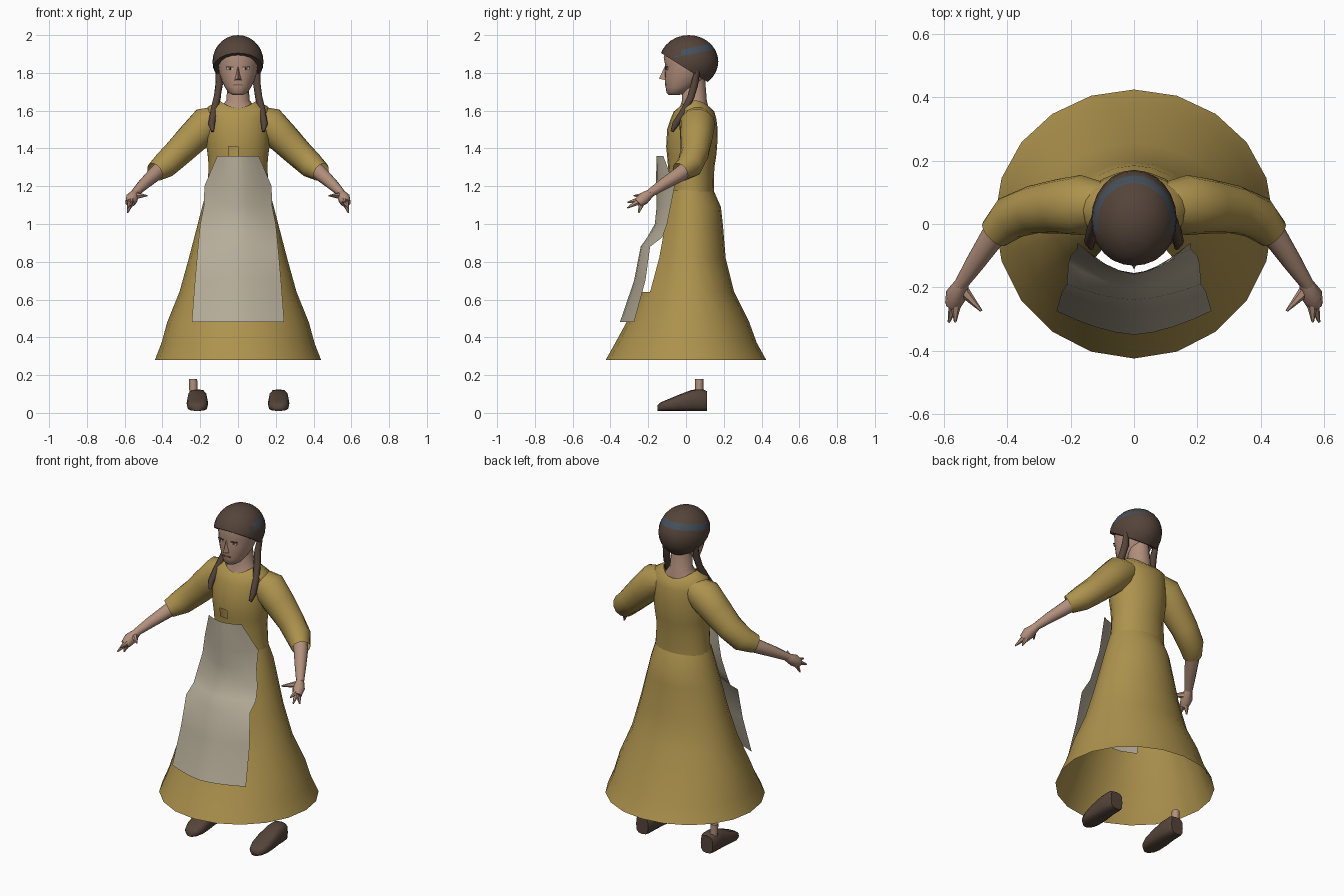
import bpy, bmesh, math
from mathutils import Vector

cube = bpy.data.objects.get("Cube")
if cube:
    bpy.data.objects.remove(cube, do_unlink=True)


def material(name, rgb):
    m = bpy.data.materials.new(name)
    m.use_nodes = True
    m.diffuse_color = (*rgb, 1)
    m.node_tree.nodes["Principled BSDF"].inputs["Base Color"].default_value = (*rgb, 1)
    return m


MUSTARD = material("mustard cloth", (0.42, 0.29, 0.075))
LINEN = material("apron linen", (0.47, 0.42, 0.32))
SKIN = material("skin", (0.45, 0.28, 0.205))
BROWN = material("dark brown", (0.09, 0.058, 0.042))
BLUE = material("blue grey ribbon", (0.06, 0.08, 0.105))
LIPS = material("lips", (0.25, 0.12, 0.09))
EYE = material("eye white", (0.5, 0.45, 0.38))


def finish(name, bm, mats, angle=50, normals=True):
    if normals:
        bmesh.ops.recalc_face_normals(bm, faces=bm.faces)
    mesh = bpy.data.meshes.new(name)
    bm.to_mesh(mesh)
    bm.free()
    for m in mats:
        mesh.materials.append(m)
    ob = bpy.data.objects.new(name, mesh)
    bpy.context.collection.objects.link(ob)
    bpy.ops.object.select_all(action='DESELECT')
    ob.select_set(True)
    bpy.context.view_layer.objects.active = ob
    bpy.ops.object.shade_smooth_by_angle(angle=math.radians(angle))
    return ob


def bridge(rings, closed=True, caps=False):
    """Join successive rows of points with quads."""
    bm = bmesh.new()
    rows = [[bm.verts.new(p) for p in ring] for ring in rings]
    n = len(rows[0])
    for a, b in zip(rows, rows[1:]):
        for i in range(n if closed else n - 1):
            j = (i + 1) % n
            bm.faces.new((a[i], a[j], b[j], b[i]))
    if caps:
        bm.faces.new(rows[0])
        bm.faces.new(rows[-1])
    return bm


def body_ring(z, rx, front, back, n=20, rise=0.0, mid=None):
    """Horizontal ring with separate front and back depth; rise lifts its sides."""
    cy = (front + back) / 2 if mid is None else mid
    pts = []
    for i in range(n):
        a = math.tau * i / n
        c, s = math.cos(a), math.sin(a)
        pts.append(Vector((rx * c, cy + s * (back - cy if s > 0 else cy - front), z + rise * c * c)))
    return pts


def tube(name, pts, mat, n=10, side=1, caps=True):
    """Round tube through (x, y, z, radius) points."""
    rings = []
    centres = [Vector((p[0] * side, p[1], p[2])) for p in pts]
    for i, c in enumerate(centres):
        d = centres[min(i + 1, len(pts) - 1)] - centres[max(i - 1, 0)]
        q = d.to_track_quat('Z', 'Y')
        rings.append([c + q @ Vector((math.cos(math.tau * k / n), math.sin(math.tau * k / n), 0)) * pts[i][3]
                      for k in range(n)])
    return finish(name, bridge(rings, caps=caps), [mat])


def drop(bm, rule):
    bad = [f for f in bm.faces if rule(f.calc_center_median())]
    bmesh.ops.delete(bm, geom=bad, context='FACES')


# Skirt, open at the hem and cut away behind the apron
skirt = [(1.18, .165, -.10, .145), (1.09, .19, -.12, .185), (1.0, .213, -.14, .195), (.82, .26, -.18, .21),
         (.64, .31, -.24, .255), (.48, .375, -.315, .335), (.37, .405, -.375, .375), (.28, .44, -.425, .425)]
bm = bridge([body_ring(*r, mid=.02) for r in skirt])
drop(bm, lambda c: c.z > .64 and c.y < 0 and abs(c.x) < (.02 - c.y) * .75)
finish("skirt", bm, [MUSTARD])

# Bodice with scooped neckline and a small gap above the apron
bodice = [(1.17, .165, -.09, .147), (1.3, .155, -.095, .15), (1.36, .16, -.10, .16), (1.41, .167, -.105, .165),
          (1.5, .17, -.10, .168), (1.56, .17, -.08, .16)]
rings = [body_ring(*r) for r in bodice]
rings.append(body_ring(1.595, .16, -.065, .15, rise=.025))
rings.append(body_ring(1.615, .10, -.04, .13, rise=.04))
bm = bridge(rings)
drop(bm, lambda c: 1.36 < c.z < 1.41 and c.y < 0 and -.05 < c.x < 0)
finish("bodice", bm, [MUSTARD])

# Apron: curved sheet, rows of height, half width, centre depth, edge depth
apron = [(1.36, .11, -.155, -.12), (1.2, .178, -.16, -.06), (1.1, .18, -.155, -.08), (1.0, .2, -.165, -.10),
         (.93, .207, -.205, -.125), (.88, .212, -.24, -.19), (.7, .228, -.275, -.215), (.48, .245, -.35, -.275)]
rows = []
for z, w, yc, ye in apron:
    ts = [k / 4 for k in range(-4, 5)]
    rows.append([(w * t, yc + (ye - yc) * abs(t) ** 1.6, z) for t in ts])
finish("apron", bridge(rows, closed=False), [LINEN])

# Neck and head
neck = [(1.55, .13, -.05, .12), (1.61, .095, -.035, .12), (1.655, .062, -.02, .11), (1.78, .052, -.03, .10)]
finish("neck", bridge([body_ring(*r, n=16) for r in neck]), [SKIN])
head = [(1.682, .025, -.09, -.04), (1.695, .05, -.103, .0), (1.725, .07, -.108, .05), (1.76, .087, -.112, .09),
        (1.80, .1, -.113, .11), (1.84, .107, -.11, .12), (1.88, .108, -.118, .12), (1.93, .098, -.105, .11)]
finish("head", bridge([body_ring(*r) for r in head], caps=True), [SKIN], 70)

# Nose
bm = bmesh.new()
nose = [bm.verts.new(p) for p in [(0, -.112, 1.835), (-.02, -.105, 1.76), (.02, -.105, 1.76), (0, -.143, 1.77)]]
for tri in [(0, 1, 3), (0, 3, 2), (1, 2, 3)]:
    bm.faces.new([nose[i] for i in tri])
finish("nose", bm, [SKIN])


def face_mark(name, x, z, w, h, y, mat, turn=0.0):
    """Thin plate lying on the face."""
    bm = bmesh.new()
    bmesh.ops.create_cube(bm, size=1)
    ob = finish(name, bm, [mat])
    ob.scale = (w, .006, h)
    ob.location = (x, y, z)
    ob.rotation_euler = (0, 0, turn)


face_mark("mouth", 0, 1.737, .05, .007, -.109, LIPS)

# Hair cap, cut along a slanting hairline, with a ribbon round the back
bm = bmesh.new()
bmesh.ops.create_uvsphere(bm, u_segments=24, v_segments=14, radius=1)
for v in bm.verts:
    v.co = Vector((v.co.x * .135, v.co.y * .156 + .015, v.co.z * .14 + 1.86))


def cut(co, no, clear=False):
    bmesh.ops.bisect_plane(bm, geom=bm.verts[:] + bm.edges[:] + bm.faces[:], plane_co=co,
                           plane_no=no, clear_inner=clear)


cut((0, -.14, 1.91), (0, .53, .85), True)
bmesh.ops.holes_fill(bm, edges=[e for e in bm.edges if e.is_boundary])
cut((0, 0, 1.893), (0, -.2, 1))
cut((0, 0, 1.928), (0, -.2, 1))
cut((0, -.06, 1.9), (0, 1, 0))
for f in bm.faces:
    c = f.calc_center_median()
    if abs(c.z - 1.9105 - .2 * c.y) < .0175 and c.y > -.06 and len(f.verts) < 6:
        f.material_index = 1
finish("hair", bm, [BROWN, BLUE])

for s, side in ((1, "left"), (-1, "right")):
    # Eyes and brows
    face_mark(side + "_eye", .043 * s, 1.822, .034, .011, -.102, EYE, .25 * s)
    face_mark(side + "_pupil", .043 * s, 1.822, .011, .011, -.104, BROWN, .25 * s)
    face_mark(side + "_eyelid", .043 * s, 1.831, .04, .005, -.103, BROWN, .25 * s)
    # Braid
    tube(side + "_braid", [(.105, .06, 1.81, .015), (.10, .045, 1.74, .02), (.11, .025, 1.67, .02),
                           (.127, -.01, 1.60, .02), (.14, -.055, 1.53, .018), (.135, -.075, 1.49, .008)],
         BROWN, 8, s)
    # Sleeve and forearm
    tube(side + "_sleeve", [(.09, .06, 1.56, .07), (.165, .06, 1.53, .095), (.24, .055, 1.455, .086),
                            (.32, .045, 1.375, .076), (.39, .02, 1.31, .07), (.44, -.03, 1.275, .052)],
         MUSTARD, 14, s, caps=False)
    tube(side + "_forearm", [(.40, .015, 1.30, .042), (.44, -.03, 1.265, .04), (.5, -.12, 1.21, .031),
                             (.55, -.195, 1.16, .021)], SKIN, 10, s)
    # Palm, fingers and thumb
    tube(side + "_palm", [(.54, -.18, 1.168, .021), (.562, -.225, 1.135, .034), (.572, -.255, 1.11, .026)],
         SKIN, 8, s)
    for k, (x, y, z) in enumerate([(.585, -.25, 1.06), (.585, -.31, 1.085), (.565, -.31, 1.115)]):
        tube(f"{side}_finger_{k}", [(.562, -.23, 1.13, .023), (x, y, z, .004)], SKIN, 6, s)
    tube(side + "_thumb", [(.55, -.2, 1.15, .022), (.482, -.275, 1.15, .004)], SKIN, 6, s)
    # Shoe: cross-sections from heel to toe as depth, half width, top height
    rings = []
    for y, w, top in [(.11, .04, .115), (.09, .05, .125), (.03, .052, .122), (-.04, .057, .095),
                      (-.10, .055, .07), (-.135, .043, .055), (-.152, .02, .04)]:
        ring = []
        for k in range(12):
            a = math.tau * k / 12
            c, t = math.cos(a), math.sin(a)
            bulge = math.copysign(abs(t) ** .6, t)
            ring.append(((.215 + w * math.copysign(abs(c) ** .7, c)) * s, y,
                         .01 + (top - .01) * (.5 + .5 * bulge)))
        rings.append(ring)
    finish(side + "_shoe", bridge(rings, caps=True), [BROWN])

# Single visible ankle
tube("right_ankle", [(-.235, .07, .09, .022), (-.238, .07, .18, .022)], SKIN, 8, caps=False)
